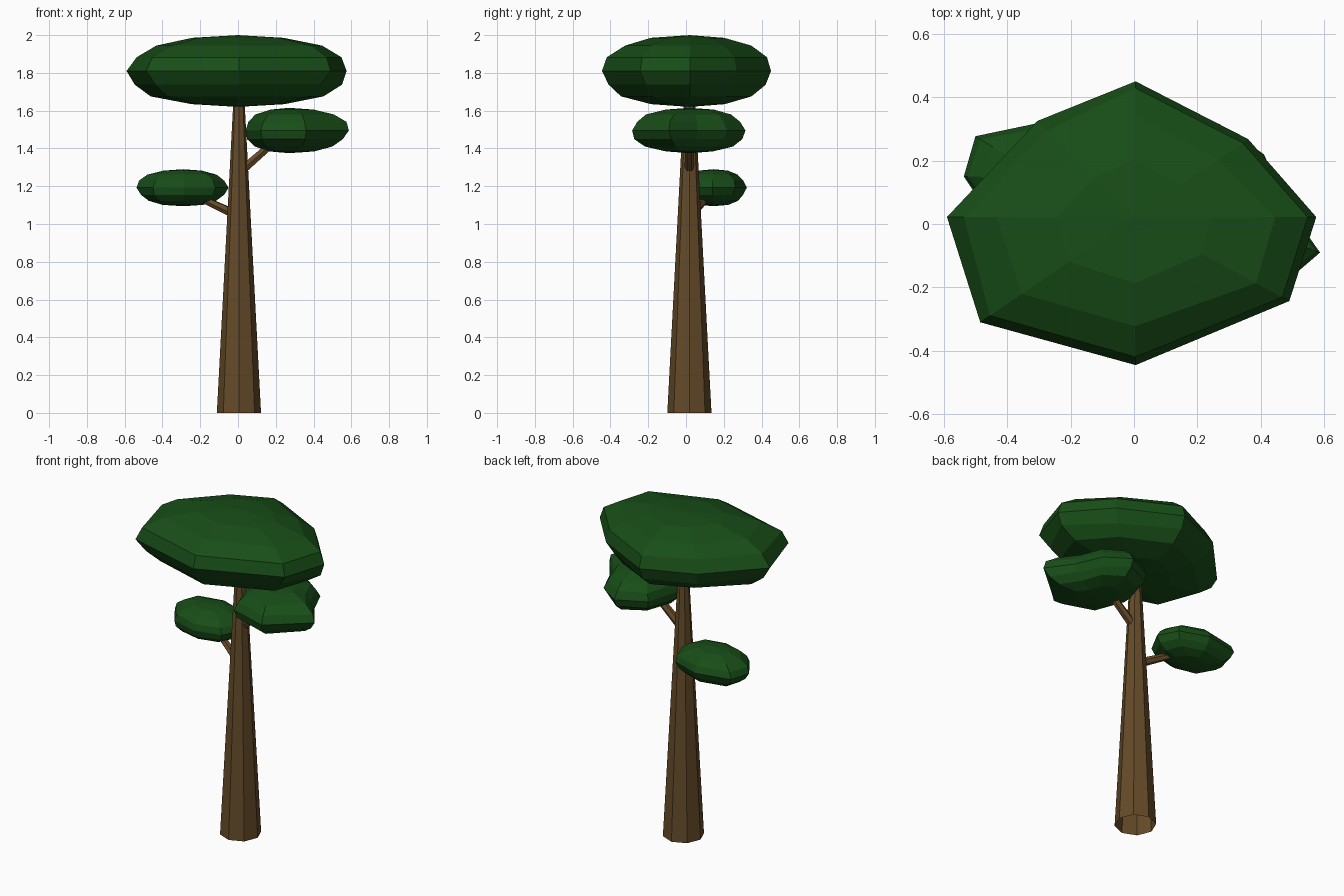
import bpy, bmesh, math, random
from mathutils import Vector

if "Cube" in bpy.data.objects:
    bpy.data.objects.remove(bpy.data.objects["Cube"])

random.seed(4)


def material(name, color):
    m = bpy.data.materials.new(name)
    m.diffuse_color = color
    m.use_nodes = True
    m.node_tree.nodes["Principled BSDF"].inputs["Base Color"].default_value = m.diffuse_color
    return m


BARK = material("bark", (0.13, 0.07, 0.022, 1))
LEAF = material("leaf", (0.009, 0.075, 0.009, 1))


def finish(name, bm, mat):
    bmesh.ops.recalc_face_normals(bm, faces=bm.faces)
    me = bpy.data.meshes.new(name)
    bm.to_mesh(me)
    bm.free()
    me.materials.append(mat)
    bpy.context.collection.objects.link(bpy.data.objects.new(name, me))


def limb(name, start, end, r1, r2, sides):
    """Open tapered tube between two points."""
    a, b = Vector(start), Vector(end)
    rot = (b - a).to_track_quat('Z', 'Y')
    bm = bmesh.new()
    loops = []
    for p, r in ((a, r1), (b, r2)):
        loops.append([bm.verts.new(p + rot @ Vector((r * math.cos(t), r * math.sin(t), 0)))
                      for t in (2 * math.pi * i / sides for i in range(sides))])
    for i in range(sides):
        j = (i + 1) % sides
        bm.faces.new((loops[0][i], loops[0][j], loops[1][j], loops[1][i]))
    finish(name, bm, BARK)


def foliage(name, centre, half_height, outline):
    """Flattened 8 x 8 sphere whose equator follows an irregular outline."""
    cx, cy, cz = centre
    bm = bmesh.new()
    top = bm.verts.new((cx, cy, cz + half_height))
    bottom = bm.verts.new((cx, cy, cz - half_height))
    spread = (0.43, 0.76, 0.93, 1.0, 0.93, 0.76, 0.43)
    rings = []
    for k, s in enumerate(spread, 1):
        z = cz + half_height * math.cos(k * math.pi / 8)
        ring = []
        for x, y in outline:
            f = s * (1 if k == 4 else random.uniform(0.95, 1.04))
            ring.append(bm.verts.new((cx + (x - cx) * f, cy + (y - cy) * f, z)))
        rings.append(ring)
    for i in range(8):
        j = (i + 1) % 8
        bm.faces.new((top, rings[0][i], rings[0][j]))
        bm.faces.new((bottom, rings[-1][j], rings[-1][i]))
        for a, b in zip(rings, rings[1:]):
            bm.faces.new((a[i], b[i], b[j], a[j]))
    finish(name, bm, LEAF)


# Trunk and branches
limb("trunk", (0.005, 0.018, 0), (0.005, 0.018, 1.72), 0.117, 0.026, 8)
limb("right_branch", (0.01, 0.018, 1.275), (0.25, 0.018, 1.485), 0.026, 0.02, 6)
limb("left_branch", (0.0, 0.02, 1.045), (-0.26, 0.135, 1.165), 0.026, 0.018, 6)

# Foliage clumps
foliage("crown", (0.0, 0.02, 1.81), 0.19,
        [(0.575, 0.022), (0.36, 0.268), (0.005, 0.45), (-0.305, 0.325),
         (-0.59, 0.022), (-0.485, -0.31), (0.005, -0.445), (0.49, -0.243)])
foliage("right_foliage", (0.27, 0.02, 1.495), 0.12,
        [(0.587, -0.09), (0.48, 0.06), (0.41, 0.22), (0.27, 0.315),
         (0.1, 0.23), (0.04, 0.02), (0.12, -0.21), (0.36, -0.285)])
foliage("left_foliage", (-0.29, 0.145, 1.192), 0.098,
        [(-0.05, 0.14), (-0.11, 0.26), (-0.285, 0.322), (-0.5, 0.277),
         (-0.537, 0.15), (-0.45, 0.02), (-0.285, -0.03), (-0.12, 0.01)])
